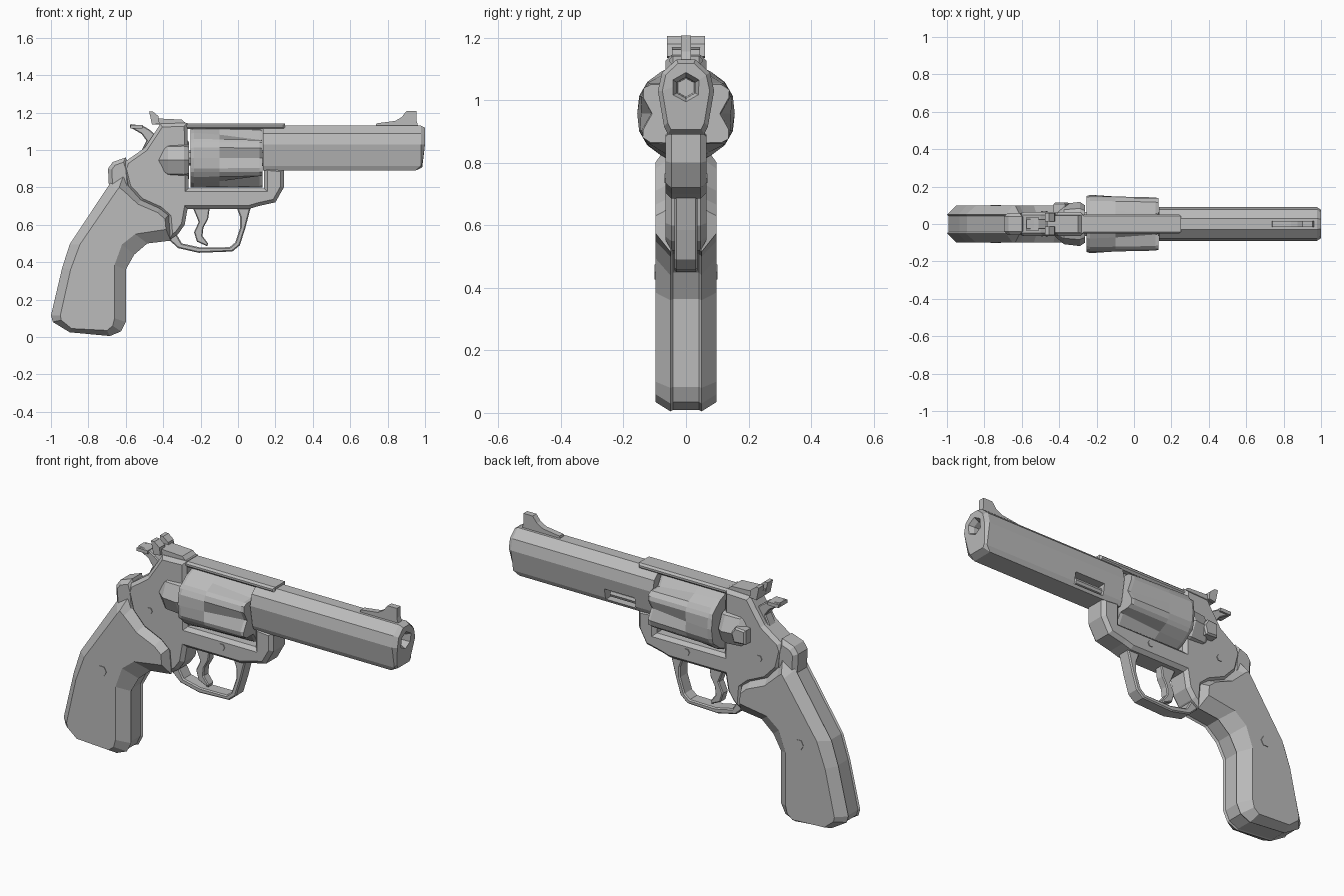
import bpy, bmesh, math
from mathutils import Vector

steel = bpy.data.materials.new("grey_steel")
steel.diffuse_color = (0.5, 0.5, 0.5, 1)


def finish(name, bm):
    bmesh.ops.recalc_face_normals(bm, faces=bm.faces)
    me = bpy.data.meshes.new(name)
    bm.to_mesh(me)
    bm.free()
    me.materials.append(steel)
    ob = bpy.data.objects.new(name, me)
    bpy.context.collection.objects.link(ob)
    return ob


def loft(name, rings):
    """Skin closed rings of equal length and cap both ends."""
    bm = bmesh.new()
    vs = [[bm.verts.new(p) for p in r] for r in rings]
    n = len(vs[0])
    for a, b in zip(vs, vs[1:]):
        for i in range(n):
            j = (i + 1) % n
            bm.faces.new((a[i], a[j], b[j], b[i]))
    bm.faces.new(vs[0])
    bm.faces.new(vs[-1])
    return finish(name, bm)


def plate(name, pts, half, chamfer=0.0, y=0.0):
    """Extrude an x-z profile across y, with chamfered side rims."""
    bm = bmesh.new()
    a = [bm.verts.new((x, y - half, z)) for x, z in pts]
    b = [bm.verts.new((x, y + half, z)) for x, z in pts]
    n = len(pts)
    caps = [bm.faces.new(a), bm.faces.new(b)]
    for i in range(n):
        j = (i + 1) % n
        bm.faces.new((a[i], a[j], b[j], b[i]))
    bmesh.ops.recalc_face_normals(bm, faces=bm.faces)
    if chamfer:
        rim = [e for f in caps for e in f.edges]
        bmesh.ops.bevel(bm, geom=rim, offset=chamfer, segments=1, affect='EDGES')
    return finish(name, bm)


def box(name, x0, x1, y0, y1, z0, z1):
    return plate(name, [(x0, z0), (x1, z0), (x1, z1), (x0, z1)],
                 (y1 - y0) / 2, 0, (y0 + y1) / 2)


def ring(x, r, n, z, y=0.0, sz=1.0):
    return [(x, y + r * math.sin(math.tau * i / n), z + sz * r * math.cos(math.tau * i / n))
            for i in range(n)]


def pin(name, x, z, r, half):
    plate(name, [(x + r * math.cos(math.tau * i / 6), z + r * math.sin(math.tau * i / 6))
                 for i in range(6)], half)


def cut(ob, cutter):
    m = ob.modifiers.new("cut", 'BOOLEAN')
    m.operation, m.object, m.solver = 'DIFFERENCE', cutter, 'EXACT'
    cutter.hide_render = True
    cutter.hide_viewport = True


# Barrel with chamfered muzzle
half = [(0.03, 1.13), (0.077, 1.088), (0.09, 1.03), (0.07, 0.915), (0.058, 0.89)]
sec = half + [(-y, z) for y, z in reversed(half)]
barrel = loft("barrel", [
    [(0.135, y, z) for y, z in sec],
    [(0.95 if z < 0.9 else 0.978, y, z) for y, z in sec],
    [(0.985 if z < 0.93 else 1.0, y * 0.84, 1.03 + (z - 1.03) * 0.88) for y, z in sec]])
cut(barrel, loft("bore_cutter", [ring(0.85, 0.03, 6, 1.04), ring(0.975, 0.034, 6, 1.04),
                                 ring(1.002, 0.05, 6, 1.04)]))
cut(barrel, box("rod_slot_cutter", 0.25, 0.43, 0.0, 0.15, 0.905, 0.965))
loft("ejector_rod", [ring(x, 0.02, 8, 0.935, 0.04) for x in (0.13, 0.41)])

# Front sight
plate("front_sight", [(0.735, 1.12), (0.74, 1.142), (0.84, 1.155), (0.875, 1.175), (0.9, 1.207),
                      (0.955, 1.207), (0.955, 1.155), (0.965, 1.12)], 0.016)

# Frame: rear, floor and front post around the cylinder window
plate("frame", [(-0.27, 1.145), (-0.415, 1.14), (-0.45, 1.085), (-0.5, 1.01), (-0.6, 0.94),
                (-0.615, 0.9), (-0.59, 0.8), (-0.52, 0.725), (-0.42, 0.68), (-0.375, 0.64),
                (-0.365, 0.52), (-0.32, 0.55), (-0.285, 0.6), (-0.27, 0.685), (0.06, 0.685),
                (0.11, 0.7), (0.2, 0.72), (0.245, 0.8), (0.245, 0.9), (0.14, 0.91),
                (0.14, 0.795), (-0.265, 0.795)], 0.065, 0.018)
plate("top_strap", [(-0.3, 1.112), (0.25, 1.112), (0.25, 1.142), (-0.3, 1.142)], 0.052, 0.01)
plate("backstrap_tang", [(-0.69, 0.8), (-0.695, 0.9), (-0.67, 0.935), (-0.6, 0.96),
                         (-0.58, 0.9), (-0.57, 0.78)], 0.06, 0.02)

# Recoil shield and release latch
loft("recoil_shield", [ring(-0.43, 0.06, 8, 0.945, 0, 0.9), ring(-0.375, 0.108, 8, 0.945, 0, 0.95),
                       ring(-0.29, 0.118, 8, 0.945, 0, 0.9), ring(-0.262, 0.1, 8, 0.945)])
plate("release_latch", [(-0.43, 0.905), (-0.36, 0.9), (-0.345, 0.95), (-0.37, 0.985),
                        (-0.43, 0.98)], 0.03, 0.008, 0.085)

# Cylinder: six tapered flutes, deepest at the front
def drum(x, edge, valley):
    out = []
    for i in range(6):
        c = math.tau * (i + 0.5) / 6
        for da, r in ((-0.5, 0.158), (-0.36, edge), (0, valley), (0.36, edge)):
            a = c + da
            out.append((x, r * math.sin(a), 0.957 + r * math.cos(a)))
    return out


loft("cylinder", [drum(-0.255, 0.15, 0.148), drum(-0.235, 0.16, 0.156), drum(-0.1, 0.157, 0.144),
                  drum(0.115, 0.152, 0.112), drum(0.13, 0.146, 0.108)])
loft("cylinder_axle", [ring(x, 0.04, 8, 0.957) for x in (-0.28, 0.15)])

# Grip: full outline near the middle, smaller outline on the side faces
outer = [(-0.61, 0.87), (-0.685, 0.82), (-0.9, 0.495), (-0.94, 0.37), (-1.0, 0.115), (-0.99, 0.08),
         (-0.9, 0.025), (-0.685, 0.005), (-0.625, 0.03), (-0.6, 0.08), (-0.6, 0.36), (-0.555, 0.44),
         (-0.485, 0.5), (-0.36, 0.515), (-0.37, 0.655), (-0.42, 0.69), (-0.52, 0.735), (-0.59, 0.815)]
inner = [(-0.635, 0.8), (-0.65, 0.78), (-0.845, 0.495), (-0.895, 0.36), (-0.95, 0.115),
         (-0.945, 0.09), (-0.89, 0.045), (-0.7, 0.035), (-0.67, 0.06), (-0.66, 0.1), (-0.66, 0.385),
         (-0.62, 0.495), (-0.55, 0.55), (-0.385, 0.575), (-0.39, 0.63), (-0.43, 0.665),
         (-0.535, 0.71), (-0.61, 0.78)]


def grip_ring(y, t):
    return [(a + (c - a) * t, y, b + (d - b) * t) for (a, b), (c, d) in zip(outer, inner)]


loft("grip", [grip_ring(y, t) for y, t in ((-0.098, 1), (-0.05, 0), (-0.042, 0.15),
                                           (0.042, 0.15), (0.05, 0), (0.098, 1))])

# Trigger guard and trigger
plate("trigger_guard", [(-0.365, 0.56), (-0.365, 0.515), (-0.32, 0.475), (-0.21, 0.45),
                        (-0.03, 0.457), (0.01, 0.49), (0.04, 0.585), (0.07, 0.7), (-0.01, 0.7),
                        (0.012, 0.64), (0.012, 0.585), (-0.015, 0.505), (-0.045, 0.48),
                        (-0.2, 0.478), (-0.3, 0.5), (-0.335, 0.56)], 0.036, 0.006)
plate("trigger", [(-0.245, 0.7), (-0.21, 0.615), (-0.235, 0.56), (-0.22, 0.51), (-0.165, 0.485),
                  (-0.16, 0.5), (-0.19, 0.54), (-0.185, 0.585), (-0.16, 0.63), (-0.15, 0.7)],
      0.024, 0.005)

# Hammer with thumb spur
plate("hammer", [(-0.44, 0.98), (-0.44, 1.08), (-0.475, 1.11), (-0.51, 1.13), (-0.575, 1.138),
                 (-0.578, 1.122), (-0.515, 1.085), (-0.49, 1.05), (-0.525, 0.98)], 0.028, 0.005)
box("hammer_spur", -0.575, -0.51, -0.038, 0.038, 1.115, 1.133)

# Rear sight: ramp, and a blade notched in the middle
plate("rear_sight_base", [(-0.46, 1.135), (-0.465, 1.17), (-0.3, 1.162), (-0.27, 1.135)], 0.045)
for s in (-1, 1):
    plate("rear_sight_blade", [(-0.46, 1.135), (-0.475, 1.205), (-0.455, 1.205), (-0.425, 1.18),
                               (-0.42, 1.14)], 0.023, 0, s * 0.037)

# Pins and grip screw
pin("frame_pin", -0.05, 0.75, 0.018, 0.069)
pin("rear_frame_pin", -0.48, 0.83, 0.018, 0.069)
pin("grip_screw", -0.74, 0.45, 0.028, 0.101)
